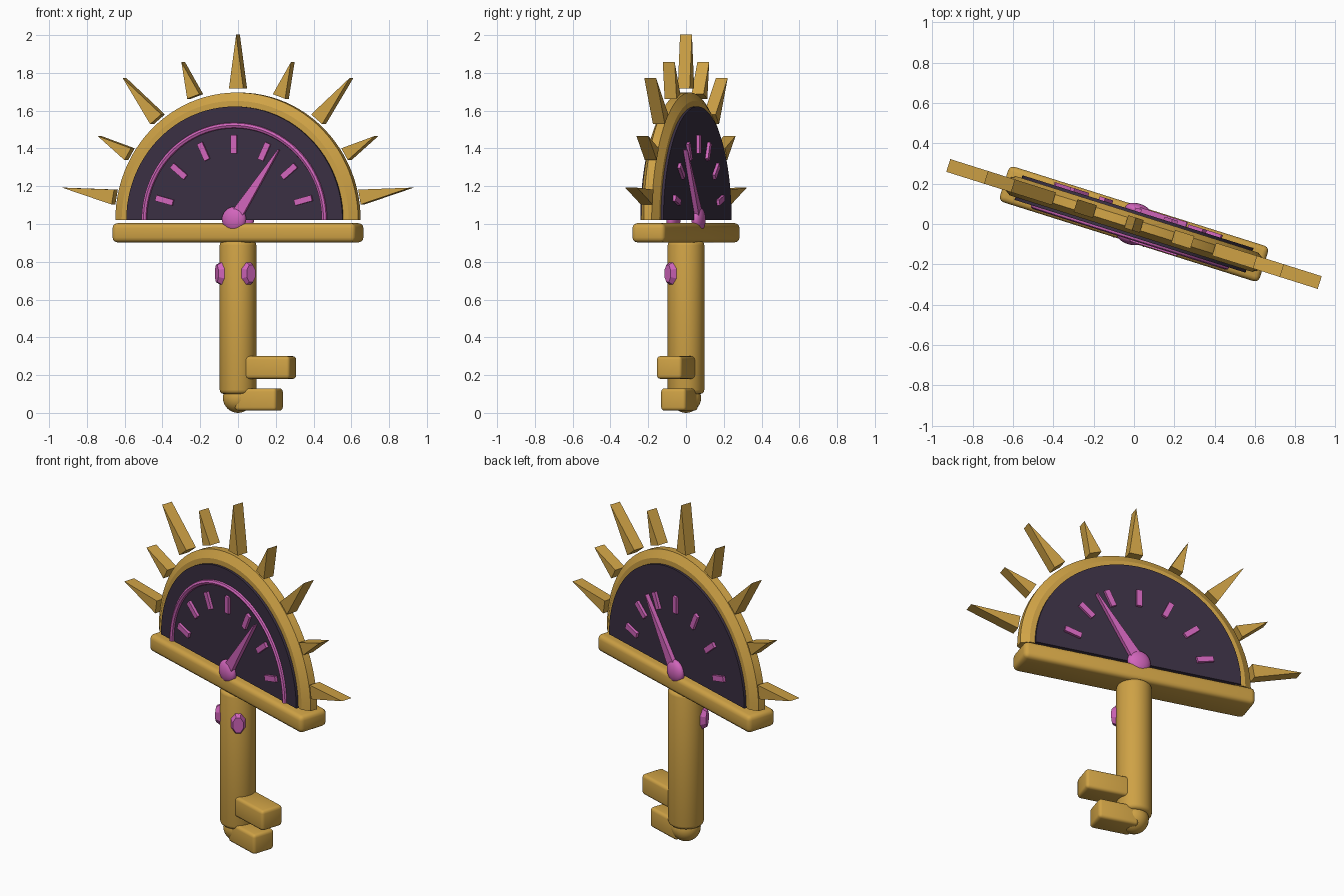
import bpy, bmesh
from math import sin, cos, pi, radians
from mathutils import Matrix, Vector

cube = bpy.data.objects.get("Cube")
if cube:
    bpy.data.objects.remove(cube, do_unlink=True)

TURN = Matrix.Rotation(radians(-17.5), 4, 'Z')   # whole key is turned about z
CZ = 1.022                                       # height of the dial centre


def material(name, rgb, rough=0.5):
    m = bpy.data.materials.new(name)
    m.use_nodes = True
    m.diffuse_color = (*rgb, 1)
    bsdf = m.node_tree.nodes["Principled BSDF"]
    bsdf.inputs["Base Color"].default_value = (*rgb, 1)
    bsdf.inputs["Roughness"].default_value = rough
    return m


GOLD = material("gold", (0.62, 0.36, 0.06))
DARK = material("dark_plum", (0.042, 0.029, 0.055))
PINK = material("pink", (0.64, 0.13, 0.50))


def finish(name, bm, mat, smooth=None):
    bmesh.ops.recalc_face_normals(bm, faces=bm.faces)
    bmesh.ops.transform(bm, matrix=TURN, verts=bm.verts)
    me = bpy.data.meshes.new(name)
    bm.to_mesh(me)
    bm.free()
    me.materials.append(mat)
    if smooth:
        me.shade_smooth()
        me.set_sharp_from_angle(angle=radians(smooth))
    ob = bpy.data.objects.new(name, me)
    bpy.context.collection.objects.link(ob)
    return ob


def polar(r, a, side=0.0):
    """Point on the dial plane: radius, angle in degrees, sideways offset."""
    a = radians(a)
    return (r * cos(a) - side * sin(a), CZ + r * sin(a) + side * cos(a))


def prism(name, outline, y0, y1, mat, smooth=None):
    bm = bmesh.new()
    a = [bm.verts.new((x, y0, z)) for x, z in outline]
    b = [bm.verts.new((x, y1, z)) for x, z in outline]
    bm.faces.new(a)
    bm.faces.new(b)
    for i in range(len(a)):
        j = (i + 1) % len(a)
        bm.faces.new((a[i], a[j], b[j], b[i]))
    return finish(name, bm, mat, smooth)


def half_ring(name, profile, mat, steps=48):
    """Sweep a closed (radius, y) profile over the upper half circle."""
    bm = bmesh.new()
    rows = []
    for i in range(steps + 1):
        row = []
        for r, y in profile:
            x, z = polar(r, 180 * i / steps)
            row.append(bm.verts.new((x, y, z)))
        rows.append(row)
    n = len(profile)
    for p, q in zip(rows, rows[1:]):
        for k in range(n):
            m = (k + 1) % n
            bm.faces.new((p[k], p[m], q[m], q[k]))
    bm.faces.new(rows[0])
    bm.faces.new(rows[-1])
    return finish(name, bm, mat, 25)


def box(name, lo, hi, mat, bevel):
    lo, hi = Vector(lo), Vector(hi)
    bm = bmesh.new()
    bmesh.ops.create_cube(bm, size=1)
    bmesh.ops.scale(bm, vec=hi - lo, verts=bm.verts)
    bmesh.ops.translate(bm, vec=(lo + hi) / 2, verts=bm.verts)
    bmesh.ops.bevel(bm, geom=bm.edges[:], offset=bevel, segments=3,
                    profile=0.5, affect='EDGES')
    return finish(name, bm, mat, 35)


def ball(name, centre, size, mat):
    bm = bmesh.new()
    bmesh.ops.create_uvsphere(bm, u_segments=32, v_segments=16, radius=1)
    bmesh.ops.scale(bm, vec=size, verts=bm.verts)
    bmesh.ops.translate(bm, vec=centre, verts=bm.verts)
    return finish(name, bm, mat, 40)


# Key shaft with rounded rims, and its rounded tip
bm = bmesh.new()
bmesh.ops.create_cone(bm, cap_ends=True, segments=40, radius1=0.097,
                      radius2=0.097, depth=0.81)
bmesh.ops.translate(bm, vec=(0, 0, 0.505), verts=bm.verts)
rims = [e for e in bm.edges if abs(e.verts[0].co.z - e.verts[1].co.z) < 1e-4]
bmesh.ops.bevel(bm, geom=rims, offset=0.022, segments=3, profile=0.5, affect='EDGES')
finish("shaft", bm, GOLD, 35)
ball("shaft_tip", (0, 0, 0.08), (0.08, 0.08, 0.08), GOLD)

# Key teeth and the bar under the dial
box("upper_tooth", (0.03, -0.07, 0.18), (0.306, 0.07, 0.30), GOLD, 0.018)
box("lower_tooth", (0.0, -0.07, 0.012), (0.232, 0.07, 0.13), GOLD, 0.018)
box("dial_bar", (-0.675, -0.092, 0.903), (0.675, 0.092, 1.004), GOLD, 0.026)

# Gold rim and dark half-round dial
half_ring("dial_rim", [(0.57, -0.05), (0.63, -0.05), (0.674, -0.022),
                       (0.674, 0.022), (0.63, 0.05), (0.57, 0.05)], GOLD)
prism("dial_face", [polar(0.6, 180 * i / 48) for i in range(49)],
      -0.064, 0.064, DARK, 30)

# Pink arc on the front only
half_ring("dial_arc", [(0.484, -0.06), (0.488, -0.074), (0.5, -0.08),
                       (0.512, -0.074), (0.516, -0.06)], PINK)

# Ticks, needle and hub on both sides
for side, s in (("front", -1), ("back", 1)):
    for i in range(7):
        a = 15 + 25 * i
        tick = [polar(0.35, a, -0.016), polar(0.448, a, -0.016),
                polar(0.448, a, 0.016), polar(0.35, a, 0.016)]
        prism(f"{side}_tick_{i + 1}", tick, s * 0.055, s * 0.08, PINK)
    needle = [polar(0, 56, -0.034), polar(0.447, 56, -0.003),
              polar(0.447, 56, 0.003), polar(0, 56, 0.034)]
    prism(f"{side}_needle", needle, s * 0.055, s * 0.088, PINK)
    ball(f"{side}_hub", (0, s * 0.07, CZ + 0.003), (0.066, 0.034, 0.066), PINK)

# Crown of wedge spikes, long and short in turn
for i in range(9):
    a = 10 + 20 * i
    tip, half = (0.98, 0.04) if i % 2 == 0 else (0.888, 0.036)
    prism(f"spike_{i + 1}", [polar(0.695, a, -half), polar(tip, a), polar(0.695, a, half)],
          -0.033, 0.033, GOLD)

# Two cut gems on the front corners of the shaft
for name, a in (("left_gem", -37), ("right_gem", -143)):
    bm = bmesh.new()
    bmesh.ops.create_cone(bm, cap_ends=True, segments=8, radius1=1.08, radius2=0.72,
                          depth=1, matrix=Matrix.Rotation(pi / 8, 4, 'Z'))
    place = (Matrix.Rotation(radians(a), 4, 'Z') @ Matrix.Translation((0.1, 0, 0.738))
             @ Matrix.Rotation(pi / 2, 4, 'Y') @ Matrix.Diagonal((0.068, 0.042, 0.04, 1)))
    bmesh.ops.transform(bm, matrix=place, verts=bm.verts)
    finish(name, bm, PINK)
